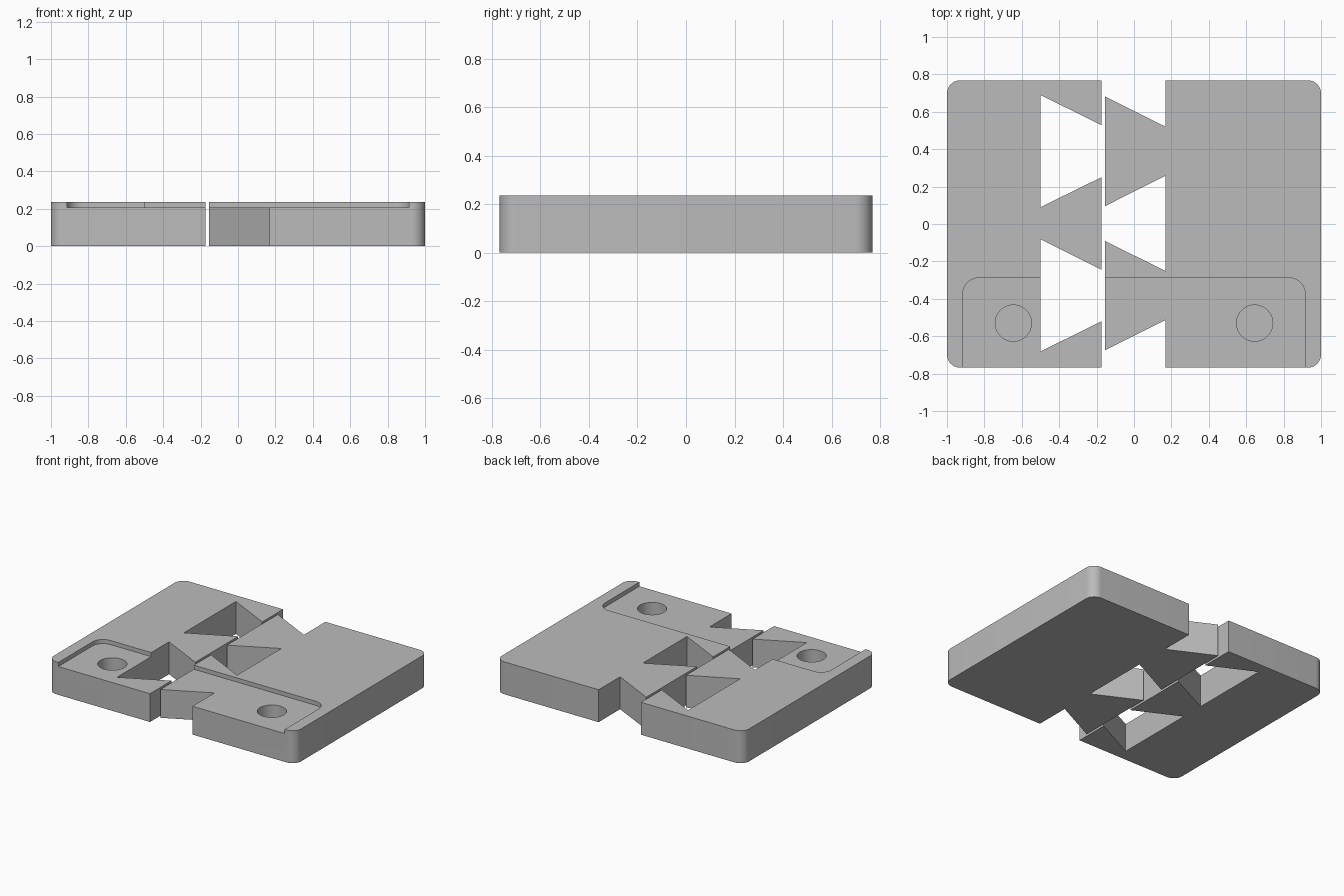
import bpy, bmesh, math
from mathutils import Vector

cube = bpy.data.objects.get("Cube")
if cube:
    bpy.data.objects.remove(cube, do_unlink=True)

HEIGHT, FLOOR, HOLE_BOTTOM = 0.237, 0.207, 0.03
EDGE_Y, CORNER = 0.768, 0.07

grey = bpy.data.materials.new("plain grey")
grey.use_nodes = True
colour = (0.5, 0.5, 0.5, 1)
grey.diffuse_color = colour
grey.node_tree.nodes["Principled BSDF"].inputs["Base Color"].default_value = colour


def outline(points, steps=10):
    """Turn (x, y) and (x, y, radius) points into an outline with round right-angle corners."""
    result = []
    for i, point in enumerate(points):
        here = Vector(point[:2])
        if len(point) == 2:
            result.append(here)
            continue
        before = (Vector(points[i - 1][:2]) - here).normalized() * point[2]
        after = (Vector(points[(i + 1) % len(points)][:2]) - here).normalized() * point[2]
        for s in range(steps + 1):
            a = s / steps * math.pi / 2
            result.append(here + before * (1 - math.sin(a)) + after * (1 - math.cos(a)))
    return result


def prism(name, points, bottom, top):
    bm = bmesh.new()
    base = bm.faces.new([bm.verts.new((x, y, bottom)) for x, y in points])
    lifted = bmesh.ops.extrude_face_region(bm, geom=[base], use_keep_orig=True)["geom"]
    verts = [v for v in lifted if isinstance(v, bmesh.types.BMVert)]
    bmesh.ops.translate(bm, verts=verts, vec=(0, 0, top - bottom))
    bmesh.ops.recalc_face_normals(bm, faces=bm.faces)
    mesh = bpy.data.meshes.new(name)
    bm.to_mesh(mesh)
    bm.free()
    mesh.materials.append(grey)
    obj = bpy.data.objects.new(name, mesh)
    bpy.context.collection.objects.link(obj)
    return obj


def cut(body, cutter):
    mod = body.modifiers.new("cut", "BOOLEAN")
    mod.operation, mod.solver, mod.object = "DIFFERENCE", "EXACT", cutter
    bpy.context.view_layer.objects.active = body
    bpy.ops.object.modifier_apply(modifier=mod.name)
    bpy.data.objects.remove(cutter, do_unlink=True)


# Plate outlines with their interlocking dovetail edges
inner, deep = -0.174, -0.5
right_edge = [(inner, -0.52), (deep, -0.682), (deep, -0.082), (inner, -0.245),
              (inner, 0.25), (deep, 0.09), (deep, 0.69), (inner, 0.528)]
right_points = ([(-1, -EDGE_Y, CORNER), (inner, -EDGE_Y)] + right_edge
                + [(inner, EDGE_Y), (-1, EDGE_Y, CORNER)])

root, tip = 0.169, -0.156
left_edge = [(root, 0.52), (tip, 0.682), (tip, 0.095), (root, 0.258),
             (root, -0.252), (tip, -0.09), (tip, -0.675), (root, -0.513)]
left_points = ([(root, -EDGE_Y), (1, -EDGE_Y, CORNER), (1, EDGE_Y, CORNER),
                (root, EDGE_Y)] + left_edge)

for name, points, side in (("right_dovetail_plate", right_points, -1),
                           ("left_dovetail_plate", left_points, 1)):
    plate = prism(name, outline(points), 0, HEIGHT)

    # Shallow recess along the front with a round back corner
    recess = outline([(side * -0.3, -1), (side * 0.915, -1),
                      (side * 0.915, -0.288, 0.085), (side * -0.3, -0.288)])
    cut(plate, prism("recess_cutter", recess, FLOOR, 0.4))

    # Blind round hole in the recess floor
    circle = [(side * 0.645 + 0.097 * math.cos(a), -0.53 + 0.097 * math.sin(a))
              for a in (math.tau * i / 48 for i in range(48))]
    cut(plate, prism("hole_cutter", circle, HOLE_BOTTOM, 0.4))

    bpy.ops.object.select_all(action="DESELECT")
    plate.select_set(True)
    bpy.context.view_layer.objects.active = plate
    bpy.ops.object.shade_smooth_by_angle(angle=math.radians(30))
